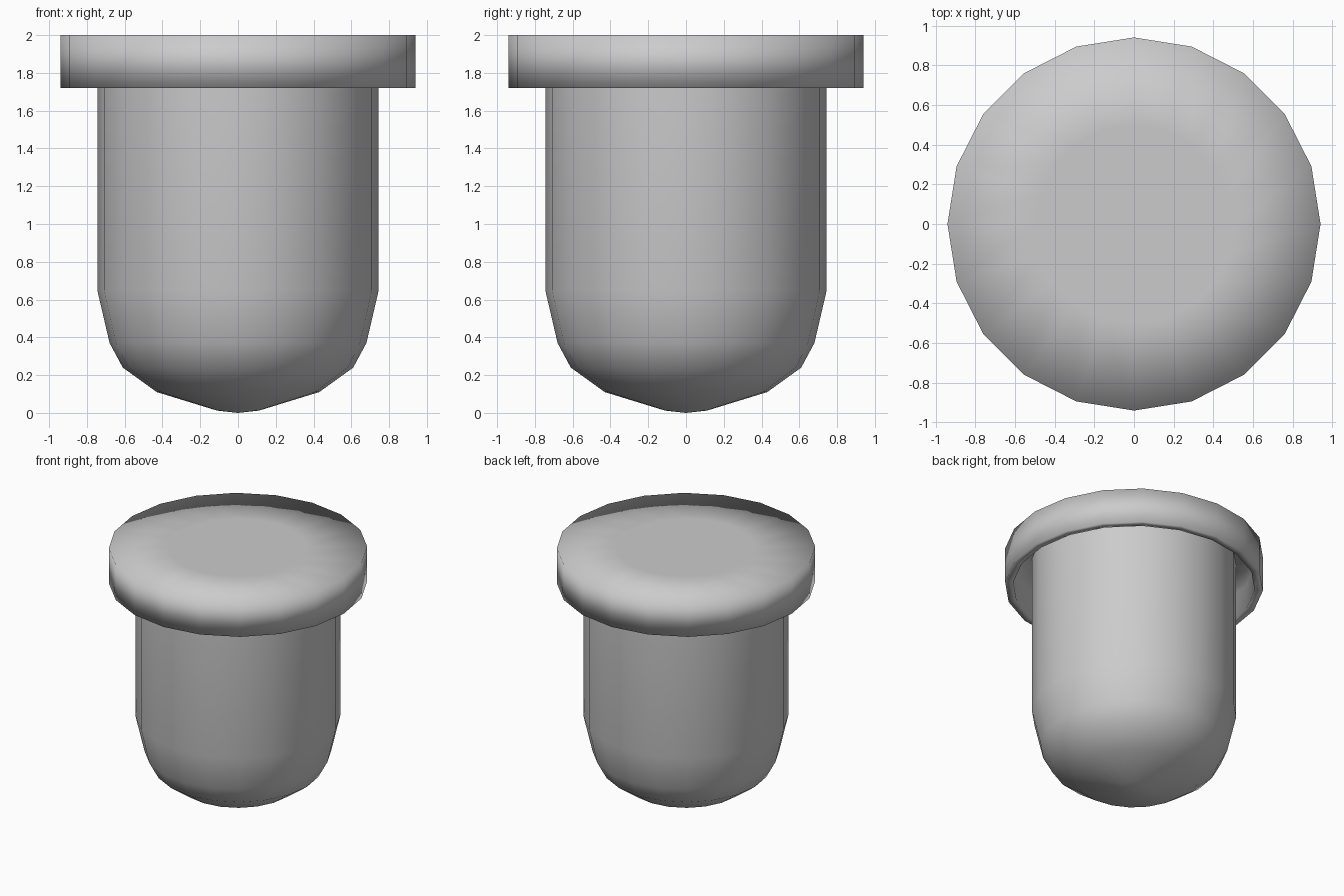
import bpy, bmesh, math

if "Cube" in bpy.data.objects:
    bpy.data.objects.remove(bpy.data.objects["Cube"])

SIDES = 20


def lathe(name, profile):
    """Revolve (radius, height) points about z; radius 0 becomes a pole."""
    bm = bmesh.new()
    rings = []
    for r, z in profile:
        if r == 0:
            rings.append([bm.verts.new((0, 0, z))])
        else:
            rings.append([bm.verts.new((r * math.cos(2 * math.pi * i / SIDES),
                                        r * math.sin(2 * math.pi * i / SIDES), z))
                          for i in range(SIDES)])
    for a, b in zip(rings, rings[1:]):
        for i in range(SIDES):
            j = (i + 1) % SIDES
            if len(a) == 1:
                bm.faces.new((a[0], b[j], b[i]))
            elif len(b) == 1:
                bm.faces.new((a[i], a[j], b[0]))
            else:
                bm.faces.new((a[i], a[j], b[j], b[i]))
    bmesh.ops.recalc_face_normals(bm, faces=bm.faces)
    for f in bm.faces:
        f.smooth = True
    mesh = bpy.data.meshes.new(name)
    bm.to_mesh(mesh)
    bm.free()
    obj = bpy.data.objects.new(name, mesh)
    bpy.context.collection.objects.link(obj)
    return obj


# Rounded plug body, running up inside the cap
lathe("plug_body", [(0, 0), (0.11, 0.012), (0.43, 0.11), (0.61, 0.24),
                    (0.68, 0.37), (0.745, 0.65), (0.745, 1.93)])

# Flat cap with a hanging lip, hollow around the body
lathe("cap", [(0, 2.0), (0.5, 2.0), (0.94, 2.0), (0.94, 1.72),
              (0.88, 1.72), (0.88, 1.92), (0.7, 1.92), (0, 1.92)])
